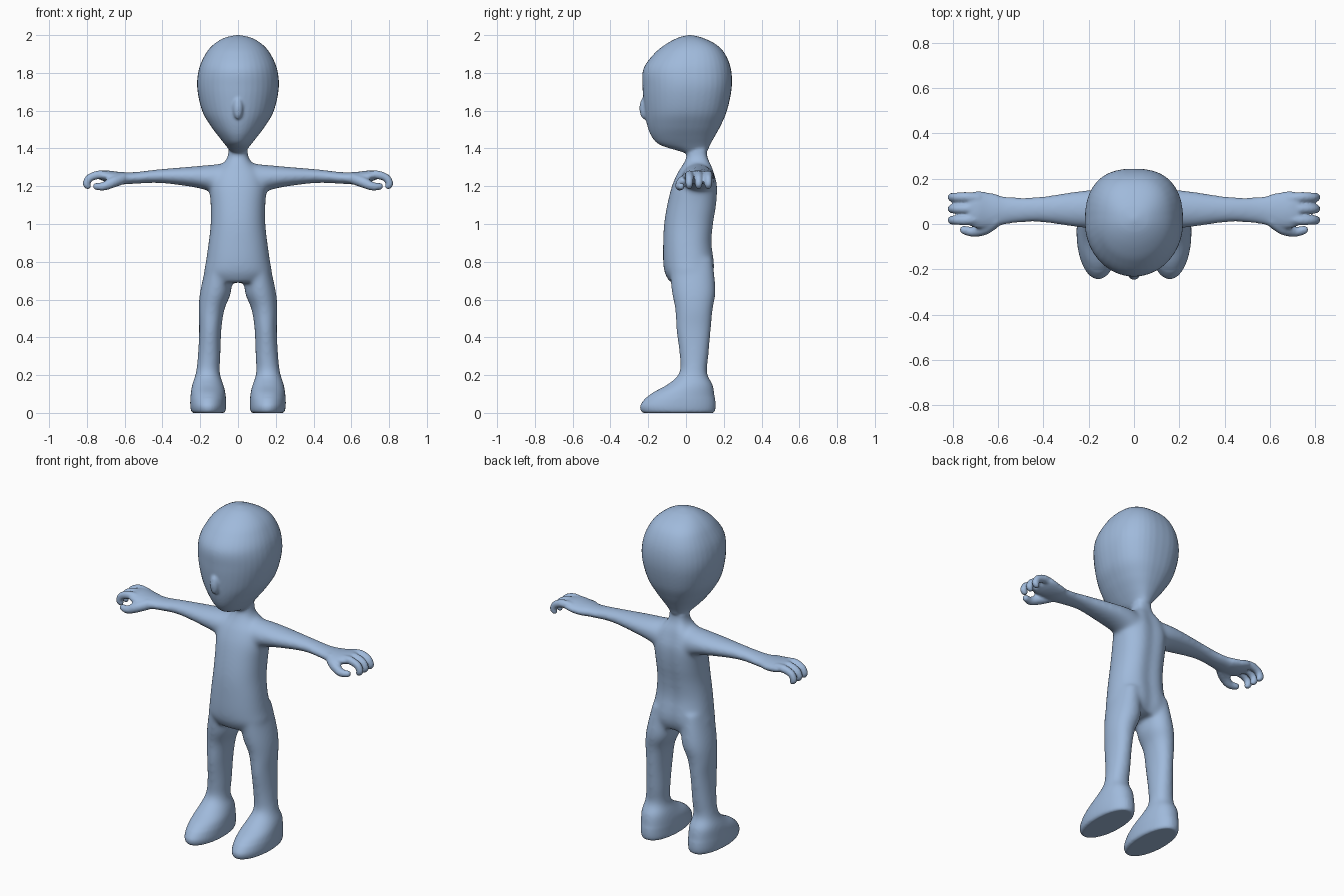
import bpy, bmesh, math
from mathutils import Matrix, Vector

cube = bpy.data.objects.get("Cube")
if cube:
    bpy.data.objects.remove(cube, do_unlink=True)

SIDES = 40
bm = bmesh.new()


def smooth_rows(rows, steps=6):
    """Catmull-Rom interpolation through rows of numbers."""
    rows = [rows[0]] + rows + [rows[-1]]
    out = []
    for a, b, c, d in zip(rows, rows[1:], rows[2:], rows[3:]):
        for k in range(steps):
            t = k / steps
            out.append([q + 0.5 * t * (r - p + t * (2*p - 5*q + 4*r - s + t * (3*(q - r) + s - p)))
                        for p, q, r, s in zip(a, b, c, d)])
    out.append(rows[-1])
    return out


def loft(rows, place, front=2.0, back=2.0, groove=0.0):
    """Closed tube; each row is position, centre and half width, low and high depth."""
    rings = []
    for pos, centre, half, low, high in smooth_rows(rows):
        ring = []
        for i in range(SIDES):
            angle = 2 * math.pi * i / SIDES
            c, s = math.cos(angle), math.sin(angle)
            power = 2 / (back if s > 0 else front)
            u = math.copysign(abs(c) ** power, c) * half
            v = (low + high) / 2 + math.copysign(abs(s) ** power, s) * (high - low) / 2
            if s > 0:
                v -= groove * math.exp(-(u / 0.04) ** 2)
            ring.append(bm.verts.new(place(pos, centre + u, v)))
        rings.append(ring)
    for r0, r1 in zip(rings, rings[1:]):
        for i in range(SIDES):
            j = (i + 1) % SIDES
            bm.faces.new((r0[i], r0[j], r1[j], r1[i]))
    bm.faces.new(rings[0])
    bm.faces.new(rings[-1])


def digit(path):
    """Rounded finger; each row is x, y, z and radius."""
    for x, y, z, r in smooth_rows(path):
        bmesh.ops.create_icosphere(bm, subdivisions=3, radius=r,
                                   matrix=Matrix.Translation((x, y, z)))


def upright(pos, u, v):
    return (u, v, pos)


# Head
loft([(2.0, 0, .01, .01, .03), (1.985, 0, .073, -.045, .09), (1.95, 0, .13, -.11, .16),
      (1.9, 0, .172, -.17, .207), (1.82, 0, .207, -.226, .238), (1.72, 0, .216, -.23, .242),
      (1.6, 0, .19, -.22, .217), (1.52, 0, .145, -.205, .183), (1.46, 0, .1, -.18, .15),
      (1.42, 0, .068, -.14, .128), (1.39, 0, .045, -.05, .115), (1.37, 0, .035, .02, .1)],
     upright, back=2.5)

# Nose
bmesh.ops.create_icosphere(bm, subdivisions=4, radius=1, matrix=Matrix.Translation(
    (0, -.219, 1.613)) @ Matrix.Diagonal((.027, .027, .06, 1)))

# Torso and neck
loft([(.69, 0, .14, -.085, .13), (.74, 0, .178, -.112, .152), (.8, 0, .17, -.121, .155),
      (.9, 0, .156, -.121, .143), (1.0, 0, .145, -.116, .152), (1.1, 0, .145, -.1, .168),
      (1.2, 0, .15, -.075, .173), (1.27, 0, .13, -.045, .157), (1.31, 0, .09, -.02, .145),
      (1.35, 0, .058, 0, .128), (1.42, 0, .047, .015, .117)],
     upright, front=2.2, back=2.3, groove=.014)

for side in (1, -1):
    # Leg and foot
    loft([(z, c * side, h, lo, hi) for z, c, h, lo, hi in (
        (.82, .1, .06, -.09, .14), (.65, .117, .082, -.077, .157), (.55, .14, .069, -.058, .142),
        (.44, .147, .059, -.052, .132), (.3, .153, .06, -.034, .119), (.21, .16, .064, -.037, .112),
        (.15, .16, .083, -.1, .142), (.1, .158, .093, -.19, .151), (.045, .158, .095, -.24, .157),
        (.012, .157, .092, -.24, .154), (0, .157, .083, -.228, .147))], upright, back=2.2)

    # Arm and palm
    loft([(.08, .06, .09, 1.13, 1.32), (.15, .065, .088, 1.172, 1.313), (.25, .065, .08, 1.197, 1.304),
          (.42, .064, .057, 1.217, 1.29), (.55, .06, .061, 1.212, 1.275), (.63, .058, .078, 1.21, 1.276),
          (.69, .063, .082, 1.22, 1.283), (.73, .065, .07, 1.235, 1.28)],
         lambda pos, u, v: (pos * side, u, v))

    # Three curled fingers and the thumb
    for y in (.017, .067, .118):
        digit([(x * side, .067 + (y - .067) * spread, z, r) for x, z, spread, r in (
            (.69, 1.256, .9, .024), (.74, 1.26, 1, .023), (.785, 1.244, 1, .021),
            (.802, 1.215, 1, .02), (.795, 1.2, 1, .017))])
    digit([(x * side, y, z, r) for x, y, z, r in (
        (.61, .015, 1.24, .03), (.66, -.02, 1.222, .029), (.71, -.034, 1.2, .023),
        (.75, -.026, 1.199, .019))])

bmesh.ops.recalc_face_normals(bm, faces=bm.faces)
mesh = bpy.data.meshes.new("body")
bm.to_mesh(mesh)
bm.free()
body = bpy.data.objects.new("body", mesh)
bpy.context.collection.objects.link(body)
bpy.context.view_layer.objects.active = body
body.select_set(True)


def apply_modifier(kind, **settings):
    mod = body.modifiers.new(kind.lower(), kind)
    for key, value in settings.items():
        setattr(mod, key, value)
    bpy.ops.object.modifier_apply(modifier=mod.name)


# Fuse the parts into one skin
apply_modifier("REMESH", mode="VOXEL", voxel_size=.007)

# Blend the joints broadly, leaving hands, soles and face crisp
group = body.vertex_groups.new(name="joints")
group.add([v.index for v in body.data.vertices
           if abs(v.co.x) < .6 and .08 < v.co.z < 1.38], 1.0, "REPLACE")
apply_modifier("SMOOTH", factor=.5, iterations=45, vertex_group="joints")
apply_modifier("SMOOTH", factor=.5, iterations=5)

# Skin colour
skin = bpy.data.materials.new("pale_blue")
skin.use_nodes = True
colour = (.35, .49, .71, 1)
skin.diffuse_color = colour
skin.node_tree.nodes["Principled BSDF"].inputs["Base Color"].default_value = colour
body.data.materials.clear()
body.data.materials.append(skin)
bpy.ops.object.shade_smooth()
